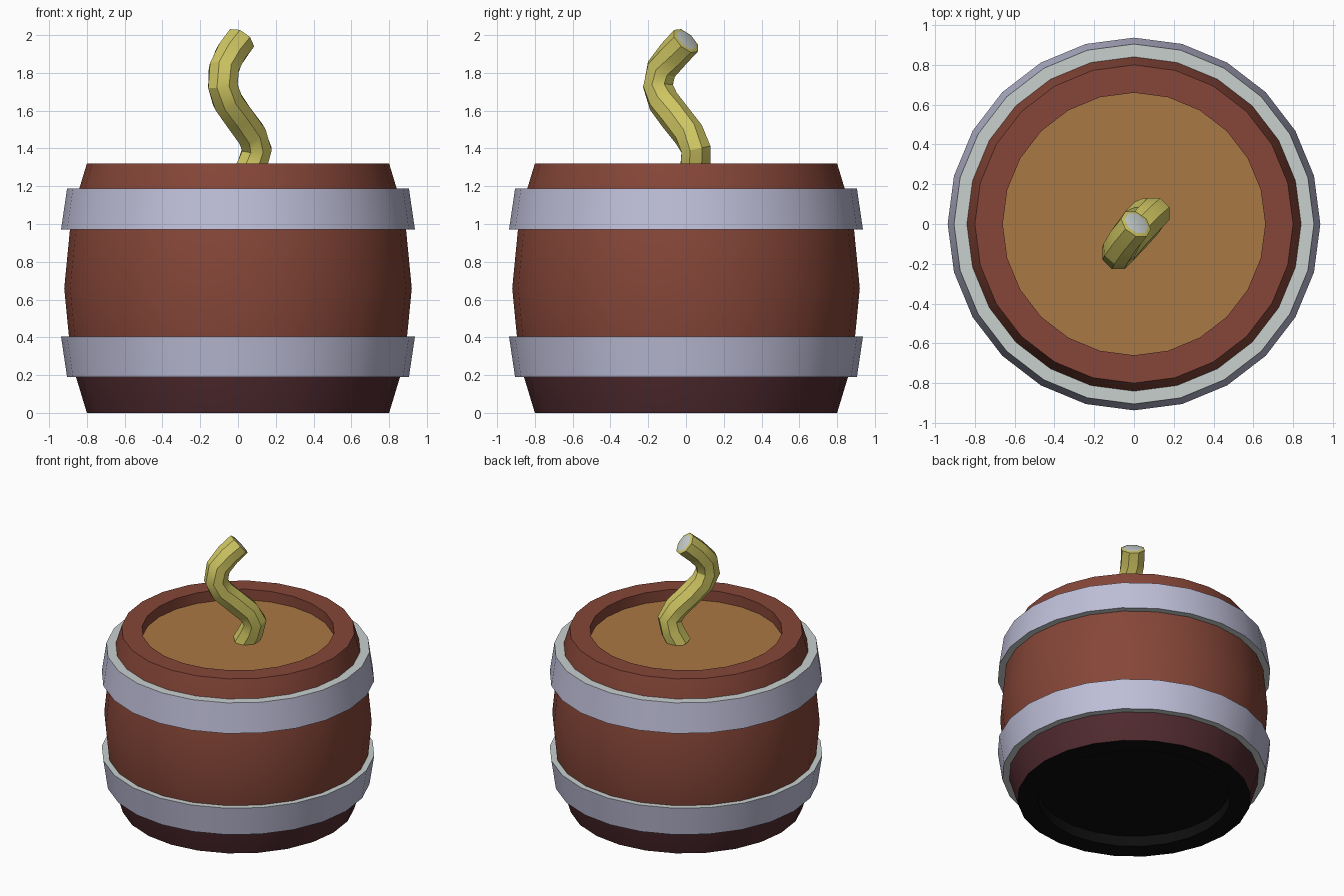
import bpy, bmesh, math
from mathutils import Vector

if "Cube" in bpy.data.objects:
    bpy.data.objects.remove(bpy.data.objects["Cube"])


def lin(c):
    c /= 255
    return c / 12.92 if c <= 0.04045 else ((c + 0.055) / 1.055) ** 2.4


def material(name, r, g, b):
    m = bpy.data.materials.new(name)
    m.diffuse_color = (lin(r), lin(g), lin(b), 1)
    m.use_nodes = True
    m.node_tree.nodes["Principled BSDF"].inputs["Base Color"].default_value = m.diffuse_color
    return m


wood = material("red_brown_wood", 134, 70, 56)
dark_wood = material("dark_maroon_wood", 80, 42, 47)
black = material("black_base", 14, 14, 14)
lid = material("tan_lid", 170, 120, 67)
metal = material("blue_grey_metal", 190, 190, 216)
pale = material("pale_grey", 200, 208, 206)
rope = material("yellow_rope", 207, 198, 98)


def skin(name, rings, mats, seg_mats, caps=None, wrap=False):
    """Join rings of points with quads; caps = (start, end) material slots."""
    bm = bmesh.new()
    loops = [[bm.verts.new(p) for p in ring] for ring in rings]
    n = len(loops[0])
    if wrap:
        loops.append(loops[0])
    for i, (a, b) in enumerate(zip(loops, loops[1:])):
        for j in range(n):
            k = (j + 1) % n
            bm.faces.new((a[j], a[k], b[k], b[j])).material_index = seg_mats[i]
    if caps:
        bm.faces.new(loops[0][::-1]).material_index = caps[0]
        bm.faces.new(loops[-1]).material_index = caps[1]
    for f in bm.faces:
        f.smooth = True
    me = bpy.data.meshes.new(name)
    bm.to_mesh(me)
    bm.free()
    for m in mats:
        me.materials.append(m)
    me.set_sharp_from_angle(angle=math.radians(30))
    ob = bpy.data.objects.new(name, me)
    bpy.context.collection.objects.link(ob)
    return ob


def circle(r, z, n=24):
    return [(r * math.cos(math.tau * i / n), r * math.sin(math.tau * i / n), z)
            for i in range(n)]


# Barrel with recessed base and lid
profile = [(.66, .08), (.66, 0), (.80, 0), (.882, .27), (.92, .66),
           (.882, 1.05), (.80, 1.32), (.66, 1.32), (.66, 1.24)]
skin("barrel", [circle(r, z) for r, z in profile],
     [wood, dark_wood, black, lid], [2, 2, 1, 0, 0, 0, 0, 0], caps=(2, 3))

# Two mirrored metal hoops, wider towards the middle of the barrel
for name, lo, hi in (("lower_hoop", (.19, .905), (.405, .937)),
                     ("upper_hoop", (.97, .937), (1.187, .905))):
    pts = [(lo[1], lo[0]), (hi[1], hi[0]),
           (hi[1] - .068, hi[0]), (lo[1] - .068, lo[0])]
    skin(name, [circle(r, z) for r, z in pts],
         [metal, pale], [0, 1, 1, 1], wrap=True)

# Curved eight-sided fuse with a pale tip
path = [Vector(p) for p in [
    (.03, .03, 1.22), (.075, .05, 1.31), (.10, .053, 1.395), (.07, .015, 1.475),
    (0, -.06, 1.57), (-.055, -.12, 1.65), (-.08, -.148, 1.73),
    (-.075, -.13, 1.82), (-.04, -.065, 1.90), (.01, 0, 1.97)]]
rings = []
for i, p in enumerate(path):
    t = (path[min(i + 1, len(path) - 1)] - path[max(i - 1, 0)]).normalized()
    u = Vector((0, 1, 0)).cross(t).normalized()
    v = t.cross(u)
    ring = lambda r, c: [c + r * (math.cos(a) * u + math.sin(a) * v)
                         for a in (math.tau * (k + .5) / 8 for k in range(8))]
    rings.append(ring(.085, p))
rings.append(ring(.066, path[-1] + t * .006))
skin("fuse", rings, [rope, pale], [0] * len(path), caps=(0, 1))
